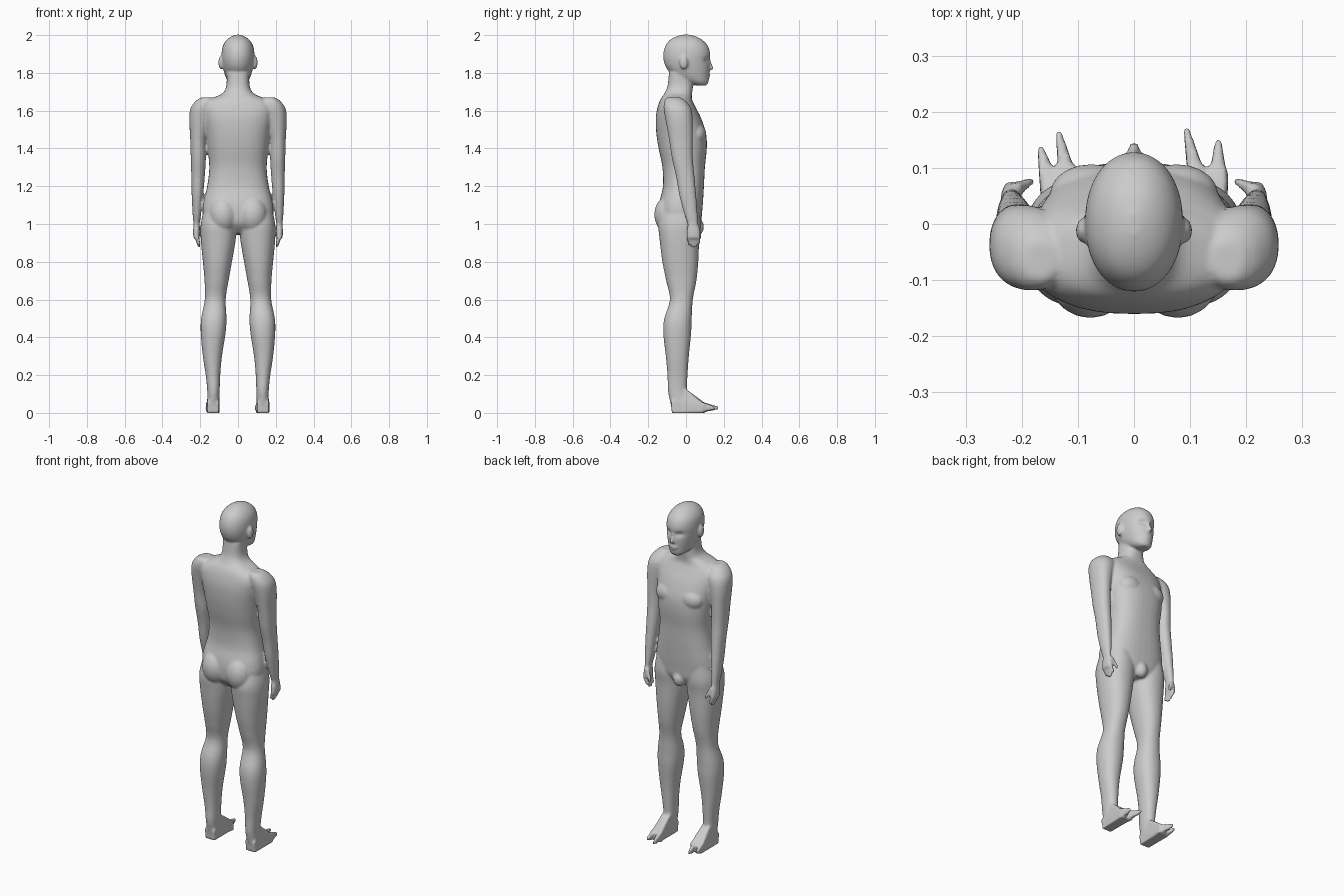
import bpy, bmesh, math
from mathutils import Vector, Matrix

bm = bmesh.new()


def spline(a, b, c, d, t):
    return 0.5 * (2*b + (c-a)*t + (2*a-5*b+4*c-d)*t*t + (3*b-a-3*c+d)*t**3)


def loft(rings, power=2.2, n=40, steps=5, sx=1):
    """Skin through horizontal rings given as (z, x0, x1, y0, y1)."""
    full = []
    for i in range(len(rings) - 1):
        p = [rings[max(i-1, 0)], rings[i], rings[i+1], rings[min(i+2, len(rings)-1)]]
        for s in range(steps):
            full.append([spline(*v, s/steps) for v in zip(*p)])
    full.append(rings[-1])
    loops = []
    for z, x0, x1, y0, y1 in full:
        loop = []
        for k in range(n):
            a = 2*math.pi*k/n
            c, s = math.cos(a), math.sin(a)
            c = math.copysign(abs(c)**(2/power), c)
            s = math.copysign(abs(s)**(2/power), s)
            loop.append(bm.verts.new((sx*((x0+x1)/2 + c*(x1-x0)/2),
                                      (y0+y1)/2 + s*(y1-y0)/2, z)))
        loops.append(loop)
    for a, b in zip(loops, loops[1:]):
        for k in range(n):
            bm.faces.new((a[k], a[(k+1) % n], b[(k+1) % n], b[k]))
    bm.faces.new(loops[0])
    bm.faces.new(loops[-1])
    return [v for l in loops for v in l]


def sym(rings):
    return [(z, -w, w, y0, y1) for z, w, y0, y1 in rings]


def blob(center, radii):
    m = Matrix.Translation(center) @ Matrix.Diagonal((*radii, 1))
    bmesh.ops.create_uvsphere(bm, u_segments=20, v_segments=14, radius=1, matrix=m)


def hull(points):
    vs = [bm.verts.new(p) for p in points]
    r = bmesh.ops.convex_hull(bm, input=vs)
    junk = [e for e in r["geom_interior"] + r["geom_unused"]
            if isinstance(e, bmesh.types.BMVert)]
    bmesh.ops.delete(bm, geom=list(set(junk)), context='VERTS')


def finger(a, b, ra, rb):
    pts = []
    for c, r in ((a, ra), (b, rb)):
        for i in (-1, 1):
            for j in (-1, 1):
                for k in (-1, 1):
                    pts.append(Vector(c) + Vector((i, j, k)) * r * 0.7)
    hull(pts)


# torso and neck
loft(sym([
    (0.95, .10, -.09, .05), (1.00, .17, -.135, .078), (1.06, .187, -.145, .085),
    (1.12, .182, -.14, .09), (1.20, .163, -.122, .095), (1.30, .152, -.125, .10),
    (1.40, .162, -.145, .11), (1.48, .172, -.157, .106), (1.56, .185, -.16, .08),
    (1.62, .19, -.15, .05), (1.66, .15, -.135, .032), (1.69, .085, -.115, .032),
    (1.73, .062, -.098, .036), (1.80, .06, -.09, .03)]), 2.5)
blob((0, .06, .985), (.035, .035, .045))

# head with eye sockets pressed in
for v in loft(sym([
        (1.733, .028, .055, .108), (1.75, .050, .00, .118), (1.78, .066, -.06, .121),
        (1.82, .078, -.10, .125), (1.86, .085, -.117, .126), (1.90, .087, -.12, .128),
        (1.94, .081, -.11, .117), (1.97, .064, -.09, .092), (1.99, .040, -.058, .06),
        (2.002, .012, -.02, .02)]), 2.1, 56, 7):
    if v.co.y > 0:
        d = ((abs(v.co.x) - .034) / .02)**2 + ((v.co.z - 1.868) / .014)**2
        v.co.y -= .014 * math.exp(-d)

# nose and lips
hull([(-.006, .11, 1.88), (.006, .11, 1.88), (-.018, .112, 1.815), (.018, .112, 1.815),
      (-.007, .147, 1.822), (.007, .147, 1.822), (0, .11, 1.803), (0, .13, 1.87)])
blob((0, .119, 1.79), (.026, .010, .006))
blob((0, .117, 1.778), (.022, .010, .006))

# toe tips differ a little between the two feet
tips = {1: ((.093, .172), (.15, .152)), -1: ((.135, .167), (.167, .138))}

for s in (1, -1):
    # ear, buttock, chest muscle
    blob((s*.091, -.012, 1.855), (.013, .022, .036))
    blob((s*.078, -.088, 1.05), (.078, .08, .10))
    blob((s*.075, .055, 1.475), (.075, .052, .06))

    # leg
    loft([
        (1.08, .03, .18, -.12, .07), (1.00, .01, .197, -.145, .078),
        (.92, .012, .197, -.14, .07), (.80, .032, .186, -.125, .065),
        (.70, .050, .177, -.105, .055), (.60, .065, .176, -.085, .036),
        (.50, .061, .195, -.115, .03), (.42, .066, .197, -.12, .027),
        (.30, .085, .186, -.107, .015), (.20, .094, .171, -.098, .008),
        (.12, .097, .163, -.096, .005), (.05, .100, .163, -.082, .015),
        (.005, .105, .16, -.07, .03)], sx=s)

    # foot and pointed toes
    hull([(s*x, y, z) for x, y, z in (
        (.102, -.075, 0), (.163, -.075, 0), (.10, -.08, .06), (.163, -.08, .06),
        (.105, .0, .125), (.155, .0, .125), (.10, .06, .075), (.16, .06, .07),
        (.097, .105, .05), (.168, .095, .04), (.097, .10, 0), (.168, .09, 0))])
    for (tx, ty), rx in zip(tips[s], (.115, .15)):
        hull([(s*(rx + i*.018), .07, z) for i in (-1, 1) for z in (.0, .062)]
             + [(s*(tx + i*.005), ty, z) for i in (-1, 1) for z in (.018, .034)])

    # arm with shoulder
    loft([
        (1.67, .14, .195, -.10, -.03), (1.65, .12, .225, -.115, .0),
        (1.61, .12, .252, -.118, .028), (1.55, .145, .258, -.108, .035),
        (1.45, .168, .253, -.09, .035), (1.35, .170, .25, -.075, .036),
        (1.25, .176, .247, -.052, .045), (1.15, .185, .245, -.035, .054),
        (1.05, .196, .24, -.008, .061), (1.00, .203, .236, .008, .064),
        (.96, .202, .238, .003, .074), (.925, .204, .236, .005, .075)], sx=s)

    # fingers and thumb
    for i, tip in enumerate((.89, .875, .876, .892)):
        y = .013 + i*.018
        finger((s*.222, y, .94), (s*.205, y + .003, tip + .006), .012, .008)
    finger((s*.212, .062, .98), (s*.182, .077, .925), .013, .008)

bmesh.ops.recalc_face_normals(bm, faces=bm.faces)
mesh = bpy.data.meshes.new("body")
bm.to_mesh(mesh)
bm.free()
body = bpy.data.objects.new("body", mesh)
bpy.context.collection.objects.link(body)

# one plain grey
grey = bpy.data.materials.new("plain grey")
grey.diffuse_color = (.6, .6, .6, 1)
mesh.materials.append(grey)

# fuse the parts into one smooth skin
r = body.modifiers.new("fuse", 'REMESH')
r.mode = 'VOXEL'
r.voxel_size = .0065
r.use_smooth_shade = True
sm = body.modifiers.new("soften", 'SMOOTH')
sm.factor = .5
sm.iterations = 5
